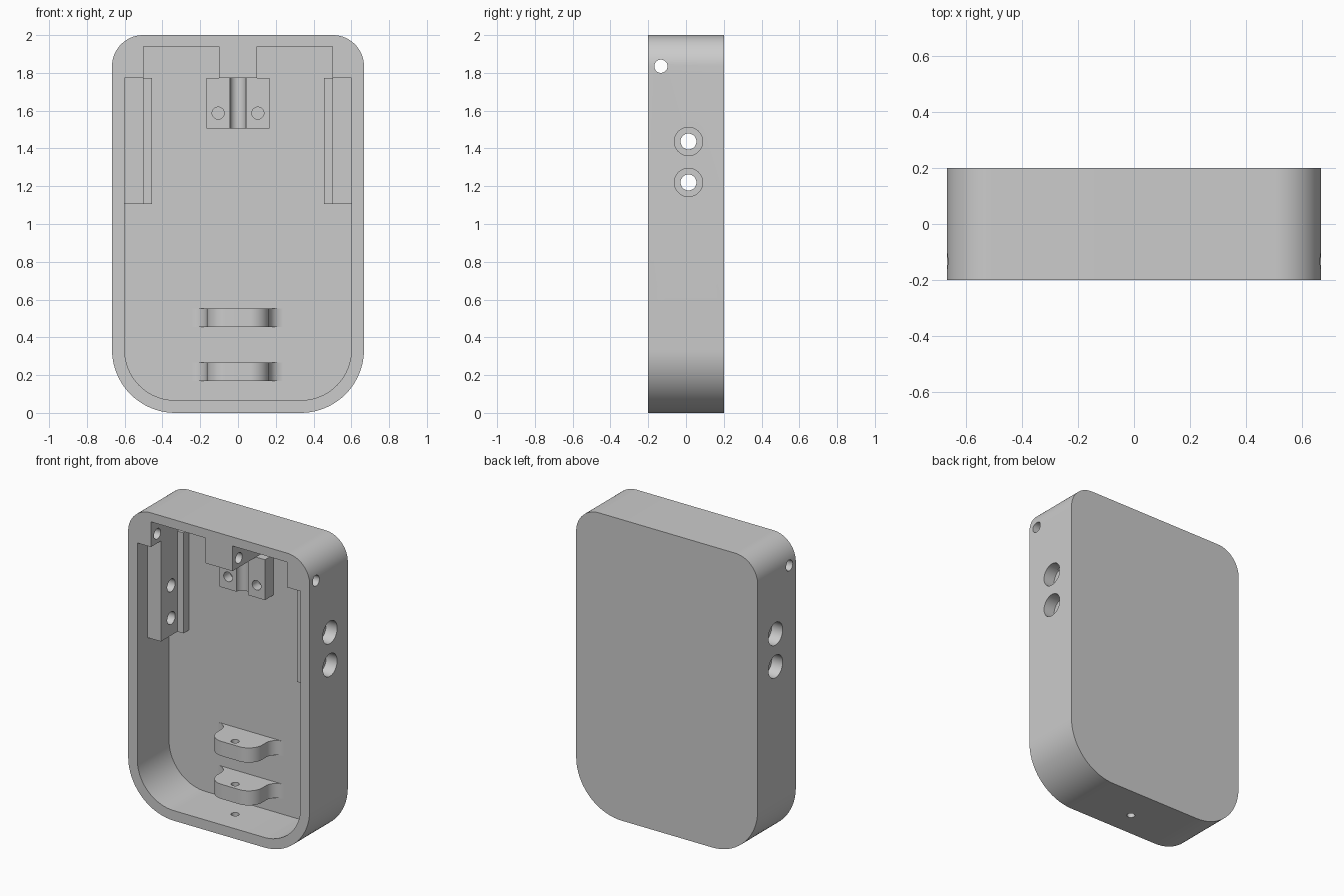
import bpy, bmesh
from math import sin, cos, radians
from mathutils import Matrix, Vector

cube = bpy.data.objects.get("Cube")
if cube:
    bpy.data.objects.remove(cube, do_unlink=True)

grey = bpy.data.materials.new("plain grey")
grey.use_nodes = True
grey.diffuse_color = (0.6, 0.6, 0.6, 1)
grey.node_tree.nodes["Principled BSDF"].inputs["Base Color"].default_value = (0.6, 0.6, 0.6, 1)


def finish(name, bm):
    bmesh.ops.recalc_face_normals(bm, faces=bm.faces)
    mesh = bpy.data.meshes.new(name)
    bm.to_mesh(mesh)
    bm.free()
    mesh.materials.append(grey)
    ob = bpy.data.objects.new(name, mesh)
    bpy.context.collection.objects.link(ob)
    return ob


def prism(name, outline, axis, a, b):
    """Extrude an outline in xz along y, or in xy along z, from a to b."""
    bm = bmesh.new()
    place = (lambda u, v: (u, a, v)) if axis == "y" else (lambda u, v: (u, v, a))
    face = bm.faces.new([bm.verts.new(place(u, v)) for u, v in outline])
    new = bmesh.ops.extrude_face_region(bm, geom=[face])["geom"]
    shift = Vector((0, b - a, 0) if axis == "y" else (0, 0, b - a))
    bmesh.ops.translate(bm, vec=shift, verts=[g for g in new if isinstance(g, bmesh.types.BMVert)])
    return finish(name, bm)


def rod(axis, centre, radius, length):
    """Round cutter along one axis."""
    bm = bmesh.new()
    turn = {"x": Matrix.Rotation(radians(90), 4, "Y"),
            "y": Matrix.Rotation(radians(90), 4, "X"), "z": Matrix()}[axis]
    bmesh.ops.create_cone(bm, cap_ends=True, segments=40, radius1=radius, radius2=radius,
                          depth=length, matrix=Matrix.Translation(centre) @ turn)
    ob = finish("cutter", bm)
    ob.hide_render = True
    return ob


def cut(ob, cutters):
    bpy.context.view_layer.objects.active = ob
    for c in cutters:
        mod = ob.modifiers.new("cut", "BOOLEAN")
        mod.operation, mod.solver, mod.object = "DIFFERENCE", "EXACT", c
        bpy.ops.object.modifier_apply(modifier=mod.name)


def arc(cx, cy, r, start, end, n=20):
    steps = [radians(start + (end - start) * i / n) for i in range(n + 1)]
    return [(cx + r * cos(t), cy + r * sin(t)) for t in steps]


def mirrored(half):
    """Close a right-hand outline with its mirror image."""
    return half + [(-u, v) for u, v in reversed(half)]


def box(name, x0, x1, y0, y1, z0, z1):
    return prism(name, [(x0, z0), (x1, z0), (x1, z1), (x0, z1)], "y", y0, y1)


W, D, WALL, FLOOR = 0.667, 0.2, 0.067, 0.133
IN = W - WALL

# Case body with rounded corners
case = prism("case", mirrored(arc(W - 0.335, 0.335, 0.335, -90, 0)
                              + arc(W - 0.165, 1.835, 0.165, 0, 90)), "y", -D, D)

# Open front recess, leaving the corner blocks and the middle tab
recess = prism("recess_cutter", mirrored(
    arc(IN - 0.267, WALL + 0.267, 0.267, -90, 0)
    + [(IN, 1.773), (0.5, 1.773), (0.5, 1.94), (0.1, 1.94), (0.1, 1.773)]), "y", -0.4, FLOOR)

# Holes: hinge pin, stepped side holes, bottom wire hole
pin = rod("x", (0, -0.133, 1.835), 0.035, 2)
wire = rod("z", (0, -0.03, 0.3), 0.025, 0.8)
side_holes = []
for z in (1.437, 1.22):
    side_holes.append(rod("x", (0, 0.013, z), 0.042, 2))
    for s in (-1, 1):
        side_holes.append(rod("x", (s * (W + 0.02), 0.013, z), 0.075, 0.2))
cut(case, [recess, pin, wire] + side_holes)
parts = [case]

# Side rails: a tall outer rail and a low inner strip on each side
for s, side in ((1, "left"), (-1, "right")):
    rail = box(side + "_rail", s * IN, s * 0.5, -0.095, FLOOR, 1.105, 1.773)
    cut(rail, side_holes)
    strip = box(side + "_strip", s * 0.5, s * 0.455, 0.077, FLOOR, 1.105, 1.773)
    parts += [rail, strip]

# Grooved mounting block with two screw holes
block = box("mounting_block", -0.167, 0.167, 0.045, FLOOR, 1.505, 1.773)
groove = rod("z", (0, 0.045, 1.64), 0.042, 0.6)
screws = [rod("y", (s * 0.105, 0.02, 1.587), 0.032, 0.18) for s in (-1, 1)]
cut(block, [groove] + screws)
parts.append(block)

# Two wire guides with flared feet
guide = mirrored(arc(0.065, 0.02, 0.1, -90, 0) + arc(0.24, 0.058, 0.075, 180, 90))
for name, z in (("upper_guide", 0.455), ("lower_guide", 0.17)):
    ob = prism(name, guide, "z", z, z + 0.097)
    cut(ob, [wire])
    parts.append(ob)

# Remove cutters
for c in [recess, pin, wire, groove] + side_holes + screws:
    bpy.data.objects.remove(c, do_unlink=True)

# Smooth shading with sharp edges
bpy.ops.object.select_all(action="DESELECT")
for ob in parts:
    ob.select_set(True)
bpy.context.view_layer.objects.active = case
bpy.ops.object.shade_smooth_by_angle(angle=radians(30))
